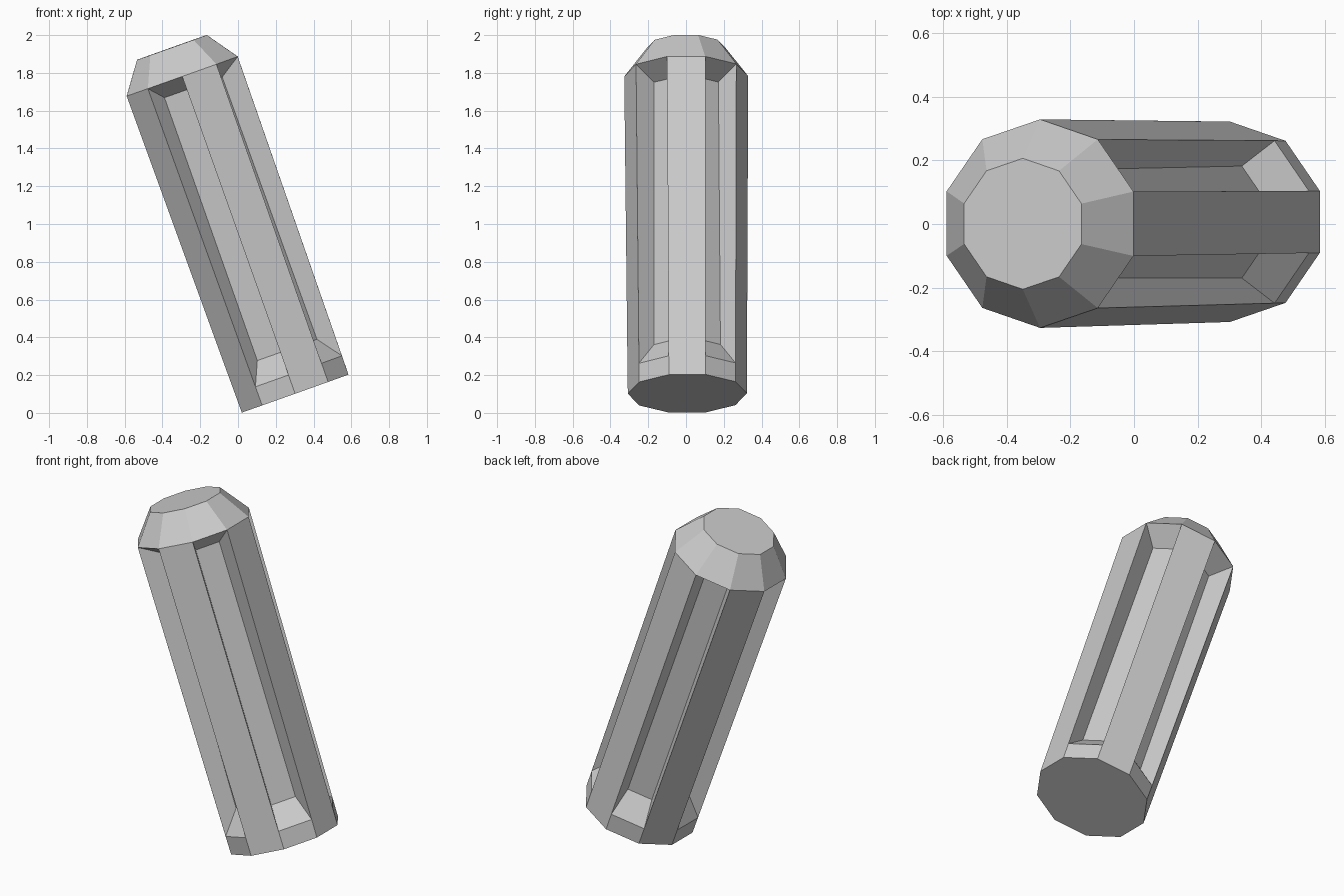
import bpy, bmesh
from math import cos, sin, pi, radians
from mathutils import Matrix

if "Cube" in bpy.data.objects:
    bpy.data.objects.remove(bpy.data.objects["Cube"])

SIDES = 10
STEP = 2 * pi / SIDES
bm = bmesh.new()


def ring(radius, height):
    # corners sit half a step off the axis, so a flat side faces +x
    return [bm.verts.new((radius * cos((i - 0.5) * STEP),
                          radius * sin((i - 0.5) * STEP), height))
            for i in range(SIDES)]


def floor_edge(angle, depth_radius, half_width, height):
    # the two ends of a groove floor, at right angles to its direction
    return [bm.verts.new((depth_radius * cos(angle) - s * half_width * sin(angle),
                          depth_radius * sin(angle) + s * half_width * cos(angle),
                          height)) for s in (-1, 1)]


# Body rings: base, groove start, shoulder, chamfered top
base = ring(0.315, 0.0)
collar = ring(0.316, 0.105)
shoulder = ring(0.328, 1.783)
top = ring(0.206, 1.945)
bm.faces.new(base[::-1])
bm.faces.new(top)

for i in range(SIDES):
    j = (i + 1) % SIDES
    bm.faces.new((shoulder[i], shoulder[j], top[j], top[i]))
    if i % 2 == 0:
        # plain side panel
        bm.faces.new((base[i], base[j], collar[j], collar[i],))
        bm.faces.new((collar[i], collar[j], shoulder[j], shoulder[i]))
    else:
        # grooved side panel: collar, four sloped walls and a sunken floor
        bm.faces.new((base[i], base[j], collar[j], collar[i]))
        a, b = floor_edge(i * STEP, 0.202, 0.071, 0.232)
        d, c = floor_edge(i * STEP, 0.195, 0.069, 1.708)
        outer = (collar[i], collar[j], shoulder[j], shoulder[i])
        inner = (a, b, c, d)
        bm.faces.new(inner)
        for k in range(4):
            m = (k + 1) % 4
            bm.faces.new((outer[k], outer[m], inner[m], inner[k]))

# Merge the plain panels into single long faces
seams = [e for e in bm.edges if len(e.link_faces) == 2
         and set(e.verts) in [{collar[i], collar[(i + 1) % SIDES]} for i in range(0, SIDES, 2)]]
bmesh.ops.dissolve_edges(bm, edges=seams)
bmesh.ops.recalc_face_normals(bm, faces=bm.faces)

# Lean the whole post towards -x
lean = (Matrix.Translation((0.3025, 0.007, 0.1025))
        @ Matrix.Rotation(radians(0.2), 4, 'X')
        @ Matrix.Rotation(radians(-19.6), 4, 'Y'))
bm.transform(lean)

mesh = bpy.data.meshes.new("grooved_post")
bm.to_mesh(mesh)
bm.free()
bpy.context.collection.objects.link(bpy.data.objects.new("grooved_post", mesh))
